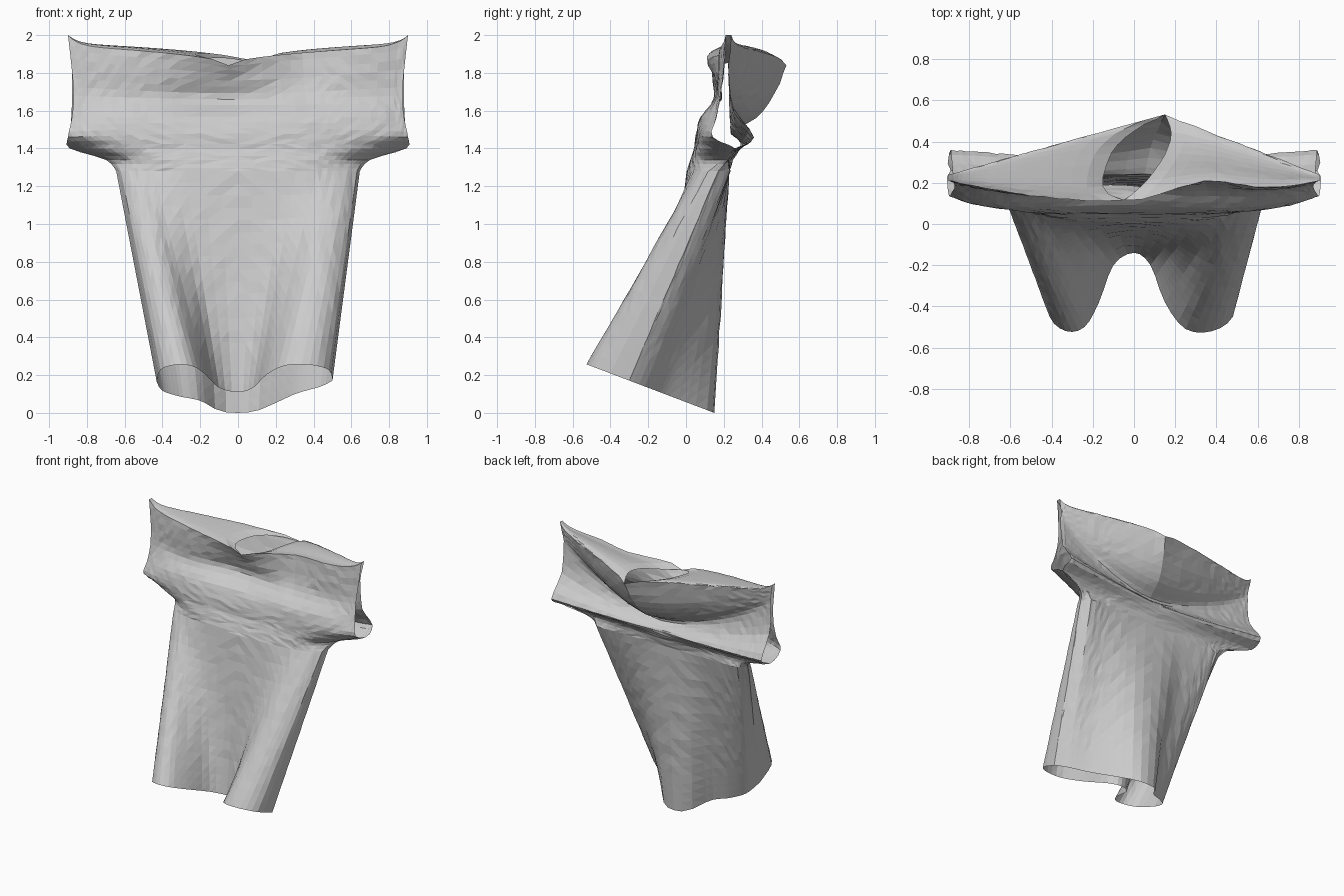
import bpy, bmesh, random
from math import exp, sqrt
from mathutils import Vector

random.seed(4)
if "Cube" in bpy.data.objects:
    bpy.data.objects.remove(bpy.data.objects["Cube"])

# Body outline stations: hem x, hem y, chest x, chest y
FRONT = [(-.43, -.28, -.645, .17), (-.41, -.45, -.62, .11), (-.33, -.52, -.58, .08),
         (-.24, -.50, -.53, .06), (-.17, -.38, -.45, .04), (-.10, -.20, -.28, .015),
         (0, -.14, 0, .005), (.08, -.20, .25, .01), (.15, -.38, .42, .03),
         (.25, -.51, .50, .05), (.38, -.52, .58, .08), (.48, -.45, .63, .12),
         (.50, -.30, .645, .17)]
BACK = [(-.43, -.28, -.645, .17), (-.40, -.16, -.60, .22), (-.31, -.08, -.48, .23),
        (-.20, -.02, -.32, .23), (-.10, .12, -.15, .23), (0, .15, 0, .23), (.10, .12, .15, .23),
        (.20, .01, .30, .23), (.31, -.12, .46, .23), (.44, -.22, .60, .23), (.50, -.30, .645, .17)]

# Rows above the chest: z centre, z end, y centre, y end, half width, x shift, dent, lean
UPPER_FRONT = [(1.34, 1.34, .025, .22, .70, 0, 0, 0),
               (1.40, 1.40, .045, .26, .89, 0, 0, 0),
               (1.48, 1.46, .055, .14, .90, 0, 0, 0),
               (1.57, 1.56, .075, .16, .88, 0, .02, 0),
               (1.66, 1.68, .11, .185, .87, -.02, .08, .03),
               (1.76, 1.82, .10, .20, .88, -.04, .06, .07),
               (1.84, 2.00, .11, .21, .90, -.05, 0, .08)]
UPPER_BACK = [(1.34, 1.34, .25, .22, .70, 0, 0, 0),
              (1.38, 1.40, .275, .26, .89, 0, 0, 0),
              (1.42, 1.46, .29, .36, .89, 0, 0, 0),
              (1.45, 1.62, .27, .25, .88, .02, 0, 0),
              (1.49, 1.82, .24, .225, .88, .05, 0, 0),
              (1.56, 1.89, .37, .23, .88, .08, 0, 0),
              (1.69, 1.94, .47, .235, .89, .12, 0, 0),
              (1.84, 2.00, .53, .24, .90, .15, 0, 0)]
CHEST_Z, CHEST_W = 1.28, .645

# Neck edge on each side, running from front to back
NECK = {-1: [(-.05, .11, 1.84), (-.15, .18, 1.87), (-.11, .34, 1.88), (0, .45, 1.87), (.15, .53, 1.84)],
        1: [(-.05, .11, 1.84), (.06, .20, 1.85), (.15, .33, 1.88), (.18, .44, 1.88), (.15, .53, 1.84)]}


def spline(pts, i, u):
    """Smooth interpolation between point i and i + 1."""
    a, b, c, d = (Vector(pts[min(max(k, 0), len(pts) - 1)]) for k in range(i - 1, i + 3))
    return .5 * (2 * b + (c - a) * u + (2 * a - 5 * b + 4 * c - d) * u**2
                 + (3 * b - a - 3 * c + d) * u**3)


def station(table, x):
    """Hem and chest values at a chest x."""
    i = 0
    while i < len(table) - 2 and x > table[i + 1][2]:
        i += 1
    return spline(table, i, (x - table[i][2]) / (table[i + 1][2] - table[i][2]))


def spread(t, width):
    """Fraction of the half width: the outer columns stretch into the sleeve."""
    t = abs(t)
    return (t * CHEST_W + (width - CHEST_W) * t**6) / width


def rim_rise(a):
    """Shoulder line climbs quickly from the neck and peaks at the sleeve tip."""
    return .65 * sqrt(a) + .35 * a**16


def sag(x, centre, size):
    return exp(-((x - centre) / size) ** 2)


def upper_point(row, t, back):
    zc, ze, yc, ye, width, shift, dent, lean = row
    a = spread(t, width)
    x = (width * a if t > 0 else -width * a) + shift * (1 - a)
    front_power = 2 if ze > 1.6 else 5
    y = yc + (ye - yc) * (a if back else a**front_power)
    y += dent * sag(x, -.1, .3) + lean * sag(x, .35, .22)
    rise = rim_rise(a) if ze == 2 else a**1.6
    return x, y, zc + (ze - zc) * rise


bm = bmesh.new()


def add_grid(columns):
    verts = [[bm.verts.new(p) for p in col] for col in columns]
    for c, d in zip(verts, verts[1:]):
        for k in range(len(c) - 1):
            bm.faces.new((c[k], d[k], d[k + 1], c[k + 1]))


def panel_column(t, back):
    """One strip from hem to shoulder line."""
    hx, hy, _, cy = station(BACK if back else FRONT, t * CHEST_W)
    hem = Vector((hx, hy, max(0, .057 - .38 * hy)))
    chest = Vector((t * CHEST_W, cy, CHEST_Z))
    col = [hem.lerp(chest, k / 18) for k in range(18)]
    keys = [chest] + [upper_point(r, t, back) for r in (UPPER_BACK if back else UPPER_FRONT)]
    for i in range(len(keys) - 1):
        col += [spline(keys, i, k / 3) for k in range(3)]
    return col + [Vector(keys[-1])]


def shoulder_column(t, side):
    """One strip across the shoulder from front to back."""
    a, col = spread(t, .90), []
    for k in range(13):
        v = k / 12
        i = min(int(v * 4), 3)
        neck = spline(NECK[side], i, v * 4 - i)
        x = neck.x + (side * .90 - neck.x) * a
        y = neck.y + (.21 + .03 * v - neck.y) * a ** (2 - v)
        y += UPPER_FRONT[-1][-1] * (1 - v) ** 2 * sag(x, .35, .22)
        col.append((x, y, neck.z + (2 - neck.z) * rim_rise(a)))
    return col


# Columns follow the front stations, three steps to each gap
ts = []
for p, q in zip(FRONT, FRONT[1:]):
    ts += [(p[2] + (q[2] - p[2]) * k / 3) / CHEST_W for k in range(3)]
ts.append(1.0)

add_grid([panel_column(t, False) for t in ts])
add_grid([panel_column(t, True) for t in reversed(ts)])
add_grid([shoulder_column(t, -1) for t in ts if t < 1e-6])
add_grid([shoulder_column(t, 1) for t in ts if t > -1e-6])

# Weld the panels and rumple the cloth slightly
bmesh.ops.remove_doubles(bm, verts=bm.verts, dist=.004)
for v in bm.verts:
    if .3 < v.co.z < 1.95:
        v.co.y += random.uniform(-.003, .003)
bmesh.ops.triangulate(bm, faces=bm.faces)
bmesh.ops.recalc_face_normals(bm, faces=bm.faces)

mesh = bpy.data.meshes.new("draped_shirt")
bm.to_mesh(mesh)
bm.free()
shirt = bpy.data.objects.new("draped_shirt", mesh)
bpy.context.collection.objects.link(shirt)

# Plain grey cloth
cloth = bpy.data.materials.new("grey_cloth")
cloth.use_nodes = True
cloth.diffuse_color = (.6, .6, .6, 1)
cloth.node_tree.nodes["Principled BSDF"].inputs["Base Color"].default_value = (.6, .6, .6, 1)
mesh.materials.append(cloth)
